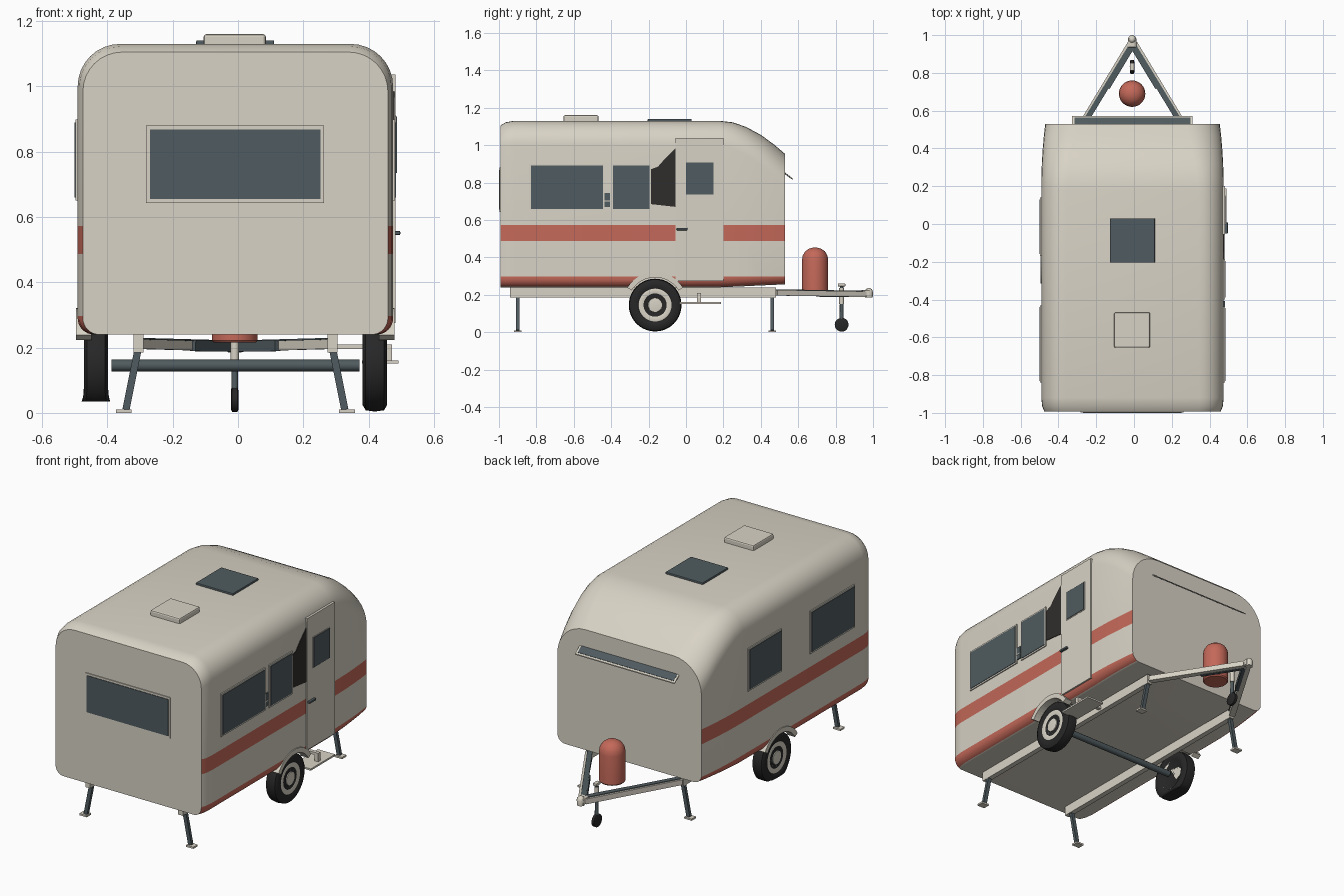
import bpy, bmesh, math
from mathutils import Vector

old = bpy.data.objects.get("Cube")
if old:
    bpy.data.objects.remove(old)


def material(name, rgb):
    m = bpy.data.materials.new(name)
    m.use_nodes = True
    m.diffuse_color = (*rgb, 1)
    m.node_tree.nodes["Principled BSDF"].inputs["Base Color"].default_value = (*rgb, 1)
    return m


cream = material("cream paint", (0.69, 0.65, 0.56))
red = material("faded red", (0.55, 0.14, 0.10))
slate = material("slate glass and steel", (0.08, 0.105, 0.115))
rubber = material("black rubber", (0.02, 0.02, 0.02))
shade = material("dark interior", (0.03, 0.027, 0.025))
CX = -0.008  # centre line of the vehicle


def finish(name, bm, *mats, smooth=False):
    bmesh.ops.recalc_face_normals(bm, faces=bm.faces)
    me = bpy.data.meshes.new(name)
    bm.to_mesh(me)
    bm.free()
    ob = bpy.data.objects.new(name, me)
    bpy.context.collection.objects.link(ob)
    for m in mats:
        me.materials.append(m)
    if smooth:
        smooth_shade(ob)
    return ob


def smooth_shade(ob):
    bpy.ops.object.select_all(action='DESELECT')
    ob.select_set(True)
    bpy.context.view_layer.objects.active = ob
    bpy.ops.object.shade_smooth_by_angle(angle=math.radians(40))


def box(name, lo, hi, mat, bevel=0):
    bm = bmesh.new()
    bmesh.ops.create_cube(bm, size=1)
    for v in bm.verts:
        v.co = [(a + b) / 2 + c * (b - a) for a, b, c in zip(lo, hi, v.co)]
    if bevel:
        bmesh.ops.bevel(bm, geom=bm.edges[:], offset=bevel, segments=2, affect='EDGES', profile=0.5)
    return finish(name, bm, mat)


def beam(name, p, q, w, h, mat):
    """Rectangular bar from p to q, w wide and h tall."""
    p, q = Vector(p), Vector(q)
    along = (q - p).normalized()
    ref = Vector((0, 1, 0)) if abs(along.z) > 0.8 else Vector((0, 0, 1))
    side = along.cross(ref).normalized()
    up = side.cross(along)
    bm = bmesh.new()
    bmesh.ops.create_cube(bm, size=1)
    for v in bm.verts:
        c = v.co
        v.co = (p + q) / 2 + along * c.x * (q - p).length + side * c.y * w + up * c.z * h
    return finish(name, bm, mat)


def lathe(name, profile, centre, mat, axis="z", n=32):
    """Turn (axial, radius) points about an axis through centre."""
    bm = bmesh.new()
    rings = []
    for a, r in profile:
        ring = []
        for i in range(n):
            t = math.tau * i / n
            c, s = r * math.cos(t), r * math.sin(t)
            ring.append(bm.verts.new(Vector(centre) + Vector((a, c, s) if axis == "x" else (c, s, a))))
        rings.append(ring)
    for r0, r1 in zip(rings, rings[1:]):
        for i in range(n):
            j = (i + 1) % n
            bm.faces.new((r0[i], r0[j], r1[j], r1[i]))
    bm.faces.new(rings[0])
    bm.faces.new(rings[-1])
    return finish(name, bm, mat, smooth=True)


def plate(name, outline, x0, x1, mat):
    """Extrude a (y, z) outline from x0 to x1."""
    bm = bmesh.new()
    f = bm.faces.new([bm.verts.new((x0, y, z)) for y, z in outline])
    out = bmesh.ops.extrude_face_region(bm, geom=[f])
    for v in out["geom"]:
        if isinstance(v, bmesh.types.BMVert):
            v.co.x = x1
    return finish(name, bm, mat)


# Body shell: rounded sections lofted along y
def section(w, top, bottom, rt, rb=0.05):
    pts = []
    for sx, sz, r, start in ((1, 1, rt, 0), (-1, 1, rt, 90), (-1, -1, rb, 180), (1, -1, rb, 270)):
        ox, oz = sx * (w - r), (top - r if sz > 0 else bottom + r)
        for k in range(9):
            t = math.radians(start + 90 * k / 8)
            pts.append((CX + ox + r * math.cos(t), oz + r * math.sin(t)))
    return pts


stations = [(-0.992, 0.467, 1.105, 0.24, 0.12), (-0.965, 0.478, 1.122, 0.24, 0.125),
            (-0.92, 0.483, 1.13, 0.24, 0.13), (0.18, 0.483, 1.13, 0.24, 0.13),
            (0.25, 0.482, 1.122, 0.243, 0.14), (0.32, 0.48, 1.098, 0.246, 0.15),
            (0.40, 0.475, 1.055, 0.25, 0.16), (0.47, 0.469, 1.004, 0.253, 0.17),
            (0.53, 0.462, 0.953, 0.256, 0.18)]
bm = bmesh.new()
rings = [[bm.verts.new((x, y, z)) for x, z in section(*rest)] for y, *rest in stations]
for a, b in zip(rings, rings[1:]):
    for i in range(len(a)):
        j = (i + 1) % len(a)
        bm.faces.new((a[i], a[j], b[j], b[i]))
bm.faces.new(rings[0])
bm.faces.new(rings[-1])
body = finish("body_shell", bm, cream, red)

# Wheel wells cut out of the shell
AY, AZ = -0.165, 0.145
for s in (-1, 1):
    cutter = lathe("wheel_well_cutter", [(-0.08, 0.152), (0.08, 0.152)], (CX + s * 0.44, AY, AZ), cream, "x", 40)
    cutter.hide_render = True
    mod = body.modifiers.new("wheel_well", 'BOOLEAN')
    mod.operation, mod.solver, mod.object = 'DIFFERENCE', 'EXACT', cutter
    bpy.context.view_layer.objects.active = body
    bpy.ops.object.modifier_apply(modifier=mod.name)
    bpy.data.objects.remove(cutter)

# Painted side stripes: slice the shell, then colour by height and direction
bm = bmesh.new()
bm.from_mesh(body.data)
for z in (0.297, 0.487, 0.573):
    bmesh.ops.bisect_plane(bm, geom=bm.verts[:] + bm.edges[:] + bm.faces[:], plane_co=(0, 0, z), plane_no=(0, 0, 1))
bm.normal_update()
for f in bm.faces:
    c = f.calc_center_median()
    on_side = abs(f.normal.x) > 0.3 and abs(c.x - CX) > 0.43
    f.material_index = int(on_side and (c.z < 0.297 or 0.487 < c.z < 0.573))
bm.to_mesh(body.data)
bm.free()
smooth_shade(body)


# Side windows with thin frames
def side_window(name, s, y0, y1, z0, z1, x=0.483, m=0.009):
    a, b, c = (CX + s * (x + d) for d in (-0.01, 0.006, 0.009))
    box(name + "_frame", (min(a, b), y0 - m, z0 - m), (max(a, b), y1 + m, z1 + m), cream)
    box(name + "_glass", (min(a, c), y0, z0), (max(a, c), y1, z1), slate)


side_window("long_window", 1, -0.83, -0.445, 0.66, 0.89)
side_window("short_window", 1, -0.39, -0.195, 0.66, 0.89)
side_window("left_front_window", -1, -0.83, -0.44, 0.66, 0.89)
side_window("left_back_window", -1, -0.16, 0.13, 0.66, 0.89)
box("side_socket", (0.47, -0.437, 0.67), (0.481, -0.407, 0.745), slate)
box("side_socket_flap", (0.47, -0.437, 0.698), (0.483, -0.407, 0.704), cream)
plate("dark_opening", [(-0.19, 0.685), (-0.055, 0.67), (-0.055, 0.985), (-0.115, 0.925), (-0.15, 0.885), (-0.19, 0.87)],
      0.47, 0.479, shade)

# Door
box("door", (0.45, -0.055, 0.275), (0.482, 0.2, 1.037), cream)
side_window("door_window", 1, 0, 0.148, 0.735, 0.907, 0.486, 0.004)
box("door_handle", (0.48, -0.05, 0.545), (0.497, 0.008, 0.557), slate, 0.003)

# Large end window
box("front_window_frame", (-0.282, -0.997, 0.643), (0.263, -0.985, 0.88), cream)
box("front_window_glass", (-0.27, -1.0, 0.655), (0.252, -0.985, 0.868), slate)

# Tilted narrow window at the hitch end
beam("flap_frame", (-0.327, 0.547, 0.836), (0.311, 0.547, 0.836), 0.05, 0.006, cream).name = "hitch_window_frame"
flap = bpy.data.objects["hitch_window_frame"]
glass = beam("hitch_window_glass", (-0.316, 0.547, 0.836), (0.3, 0.547, 0.836), 0.034, 0.009, slate)
for ob in (flap, glass):
    for v in ob.data.vertices:
        v.co.z -= (v.co.y - 0.547) * 0.75

# Roof fittings
box("skylight", (-0.128, -0.205, 1.12), (0.111, 0.03, 1.141), slate, 0.004)
box("roof_vent", (-0.105, -0.655, 1.12), (0.085, -0.468, 1.16), cream, 0.008)

# Chassis rails, axle and corner legs
for s, side in ((-1, "right"), (1, "left")):
    x = CX + s * 0.297
    box(side + "_rail", (x - 0.015, -0.94, 0.185), (x + 0.015, 0.48, 0.24), cream)
    for y, end in ((-0.9, "front"), (0.462, "back")):
        beam(f"{end}_{side}_leg", (x, y, 0.2), (x + s * 0.038, y, 0.01), 0.022, 0.018, slate)
        fx = x + s * 0.045
        box(f"{end}_{side}_foot", (fx - 0.024, y - 0.02, 0), (fx + 0.024, y + 0.02, 0.01), cream)
lathe("axle", [(-0.38, 0.018), (0.38, 0.018)], (CX, AY, AZ), slate, "x", 12)

# Wheels and arches
tyre = [(-0.03, 0.085), (-0.037, 0.095), (-0.037, 0.122), (-0.028, 0.137), (0, 0.141),
        (0.028, 0.137), (0.037, 0.122), (0.037, 0.095), (0.03, 0.085)]
rim = [(-0.03, 0.09), (0.032, 0.09), (0.035, 0.083), (0.03, 0.062), (0.022, 0.06), (0.022, 0.04), (0.034, 0.037), (0.036, 0.02)]
for s, side in ((-1, "right"), (1, "left")):
    c = (CX + s * 0.427, AY, AZ)
    t = lathe(side + "_tyre", [(s * a, r) for a, r in tyre], c, rubber, "x", 40)
    if s < 0:  # this tyre is flat: squashed and bulging at the ground
        for v in t.data.vertices:
            if v.co.z < 0.06:
                v.co.x = c[0] + (v.co.x - c[0]) * (1 + 5 * (0.06 - max(v.co.z, 0.02)))
            v.co.z = max(v.co.z, 0.035)
    lathe(side + "_rim", [(s * a, r) for a, r in rim], c, cream, "x")
    for k in range(8):
        t = math.tau * k / 8
        lathe(side + "_wheel_bolt", [(0, 0.005), (s * 0.03, 0.005)],
              (c[0], AY + 0.05 * math.cos(t), AZ + 0.05 * math.sin(t)), slate, "x", 6)
    angles = [math.radians(32 + 116 * k / 16) for k in range(17)]
    arc = [(AY + 0.176 * math.cos(t), AZ + 0.176 * math.sin(t)) for t in angles]
    arc += [(AY + 0.148 * math.cos(t), AZ + 0.148 * math.sin(t)) for t in reversed(angles)]
    plate(side + "_wheel_arch", arc, CX + s * 0.44, CX + s * 0.488, cream)

# Entry step
box("step_tread", (0.38, -0.035, 0.151), (0.491, 0.188, 0.161), cream)
box("step_bracket", (0.45, 0.06, 0.16), (0.472, 0.08, 0.21), cream)
box("step_arm", (0.29, 0.06, 0.195), (0.472, 0.08, 0.21), cream)

# Drawbar and coupling
for s, side in ((-1, "right"), (1, "left")):
    beam(side + "_drawbar", (CX + s * 0.297, 0.48, 0.211), (CX + s * 0.01, 0.955, 0.203), 0.034, 0.03, cream)
    beam(side + "_drawbar_top", (CX + s * 0.288, 0.48, 0.227), (CX + s * 0.005, 0.945, 0.219), 0.028, 0.005, slate)
    beam(side + "_drawbar_inner", (CX + s * 0.13, 0.72, 0.206), (CX, 0.935, 0.204), 0.02, 0.034, slate)
box("coupling_head", (-0.033, 0.935, 0.19), (0.013, 0.985, 0.225), cream, 0.005)
lathe("coupling_cup", [(0.185, 0.02), (0.215, 0.022), (0.23, 0.016), (0.236, 0.006)], (-0.01, 0.978, 0), cream, n=16)

# Jockey wheel
JY = 0.832
lathe("jockey_tube", [(0.15, 0.013), (0.235, 0.013)], (-0.01, JY, 0), cream, n=12)
lathe("jockey_shaft", [(0.04, 0.011), (0.25, 0.009)], (-0.01, JY, 0), slate, n=12)
box("jockey_handle", (-0.022, JY - 0.02, 0.245), (0.002, JY + 0.02, 0.26), cream, 0.003)
lathe("jockey_tyre", [(-0.012, 0.028), (-0.008, 0.037), (0.008, 0.037), (0.012, 0.028)], (-0.01, JY, 0.04), rubber, "x", 20)

# Gas bottle
lathe("gas_bottle", [(0.215, 0.064), (0.222, 0.07), (0.385, 0.07), (0.41, 0.066), (0.432, 0.053), (0.446, 0.033), (0.452, 0.012)],
      (-0.01, 0.69, 0), red)
